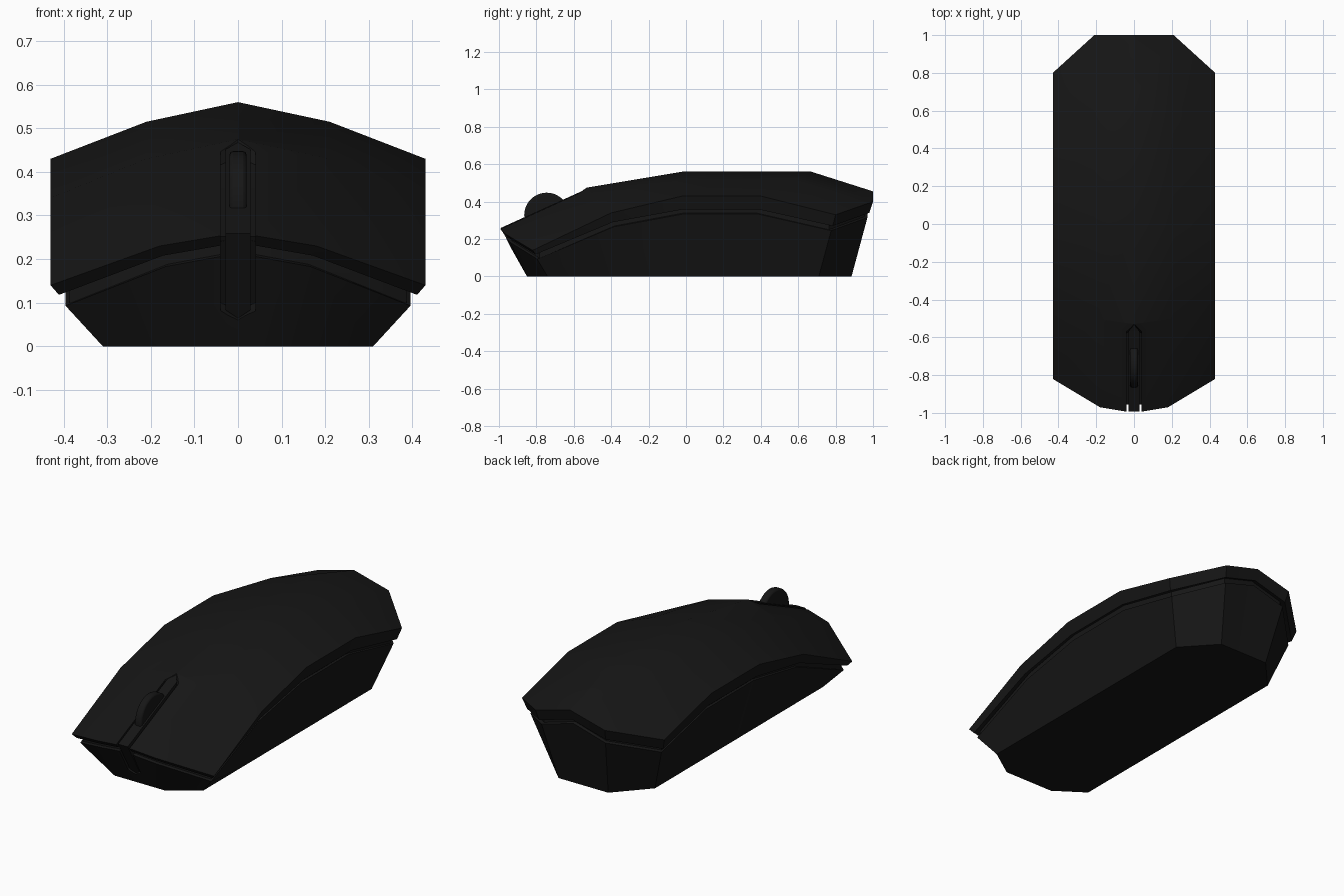
import bpy, bmesh, math
from mathutils import Vector

if "Cube" in bpy.data.objects:
    bpy.data.objects.remove(bpy.data.objects["Cube"])

black = bpy.data.materials.new("black_plastic")
black.diffuse_color = (0.008, 0.008, 0.008, 1)
black.use_nodes = True
black.node_tree.nodes["Principled BSDF"].inputs["Base Color"].default_value = black.diffuse_color


def finish(bm, name):
    bmesh.ops.delete(bm, geom=[v for v in bm.verts if not v.link_faces], context='VERTS')
    bmesh.ops.recalc_face_normals(bm, faces=bm.faces)
    me = bpy.data.meshes.new(name)
    bm.to_mesh(me)
    bm.free()
    ob = bpy.data.objects.new(name, me)
    bpy.context.collection.objects.link(ob)
    me.materials.append(black)
    return ob


def activate(ob):
    bpy.ops.object.select_all(action='DESELECT')
    ob.select_set(True)
    bpy.context.view_layer.objects.active = ob


def smooth(ob, deg):
    activate(ob)
    bpy.ops.object.shade_smooth_by_angle(angle=math.radians(deg))


# Half of the top surface: centre, middle and side lines, front to back
HALF = [
    [(0, -1, .26), (0, -.53, .475), (0, -.02, .56), (0, .67, .56), (0, 1, .455)],
    [(.18, -.97, .23), (.21, -.5, .43), (.21, -.02, .515), (.21, .58, .515), (.21, 1, .40)],
    [(.43, -.82, .14), (.43, -.4, .34), (.43, -.02, .43), (.43, .4, .43), (.43, .8, .33)],
]
DROP = [.022, .05, .072, .072, .06]   # rim height at each station


def layer(sx=1, sy=1, rim=0, dz=0):
    return [[(p[0] * sx * (1 if c > 0 else -1), p[1] * sy, p[2] - rim * DROP[j] + dz)
             for j, p in enumerate(HALF[abs(c)])] for c in range(-2, 3)]


def floor_layer():
    xs = (0, .15, .31)
    rows = [(-.85, -.4, 0, .4, .885)] * 2 + [(-.74, -.4, 0, .4, .71)]
    return [[(xs[abs(c)] * (1 if c > 0 else -1), y, 0) for y in rows[abs(c)]]
            for c in range(-2, 3)]


# Closed solid: first and last layers are full grids, all layers joined at the border
def stacked(name, layers):
    bm = bmesh.new()
    L = [[[bm.verts.new(p) for p in col] for col in g] for g in layers]
    for g in (L[0], L[-1]):
        for i in range(4):
            for j in range(4):
                bm.faces.new((g[i][j], g[i + 1][j], g[i + 1][j + 1], g[i][j + 1]))
    ring = ([(i, 0) for i in range(4)] + [(4, j) for j in range(4)] +
            [(i, 4) for i in range(4, 0, -1)] + [(0, j) for j in range(4, 0, -1)])
    for a, b in zip(L, L[1:]):
        for k, (i, j) in enumerate(ring):
            m, n = ring[(k + 1) % 16]
            bm.faces.new((a[i][j], a[m][n], b[m][n], b[i][j]))
    return finish(bm, name)


# Bar that follows the nose of the mouse, offset outward and inward
PATH = [(-.53, .475, .002), (-.565, .459, 1), (-1, .26, 1), (-.897, .08, 1), (-.885, .06, .002)]


def nose_bar(name, width, outer, inner):
    bm = bmesh.new()
    centre = Vector((0, -.65, .2))
    rings = []
    for y, z, w in PATH:
        p = Vector((0, y, z))
        d = (p - centre).normalized()
        rings.append([bm.verts.new(p + d * o + Vector((s * w * width, 0, 0)))
                      for s, o in ((-1, outer), (1, outer), (1, inner), (-1, inner))])
    for a, b in zip(rings, rings[1:]):
        for k in range(4):
            n = (k + 1) % 4
            bm.faces.new((a[k], a[n], b[n], b[k]))
    bm.faces.new(rings[0])
    bm.faces.new(rings[-1])
    return finish(bm, name)


# Upper shell with its slanted rim
shell = stacked("top_shell", [layer(), layer(.955, .98, 1)])

# Lower body with a recessed neck under the shell
base = stacked("lower_body", [layer(.9, .955, 1, .01), layer(.9, .955, 1, -.02),
                              layer(.92, .97, 1, -.025), floor_layer()])

# Slot cut over the nose
cutter = nose_bar("slot_cutter", .04, .05, -.045)
cutter.hide_render = True
for ob in (shell, base):
    activate(ob)
    m = ob.modifiers.new("slot", 'BOOLEAN')
    m.operation = 'DIFFERENCE'
    m.solver = 'EXACT'
    m.object = cutter
    bpy.ops.object.modifier_apply(modifier=m.name)
    smooth(ob, 30)
bpy.data.objects.remove(cutter)

# Centre strip inside the slot
nose_bar("centre_strip", .029, -.008, -.06)

# Scroll wheel
bpy.ops.mesh.primitive_cylinder_add(vertices=40, radius=.12, depth=.04,
                                    location=(0, -.745, .328), rotation=(0, math.pi / 2, 0))
wheel = bpy.context.object
wheel.name = "scroll_wheel"
wheel.data.materials.append(black)
b = wheel.modifiers.new("round", 'BEVEL')
b.width = .009
b.segments = 2
smooth(wheel, 40)
